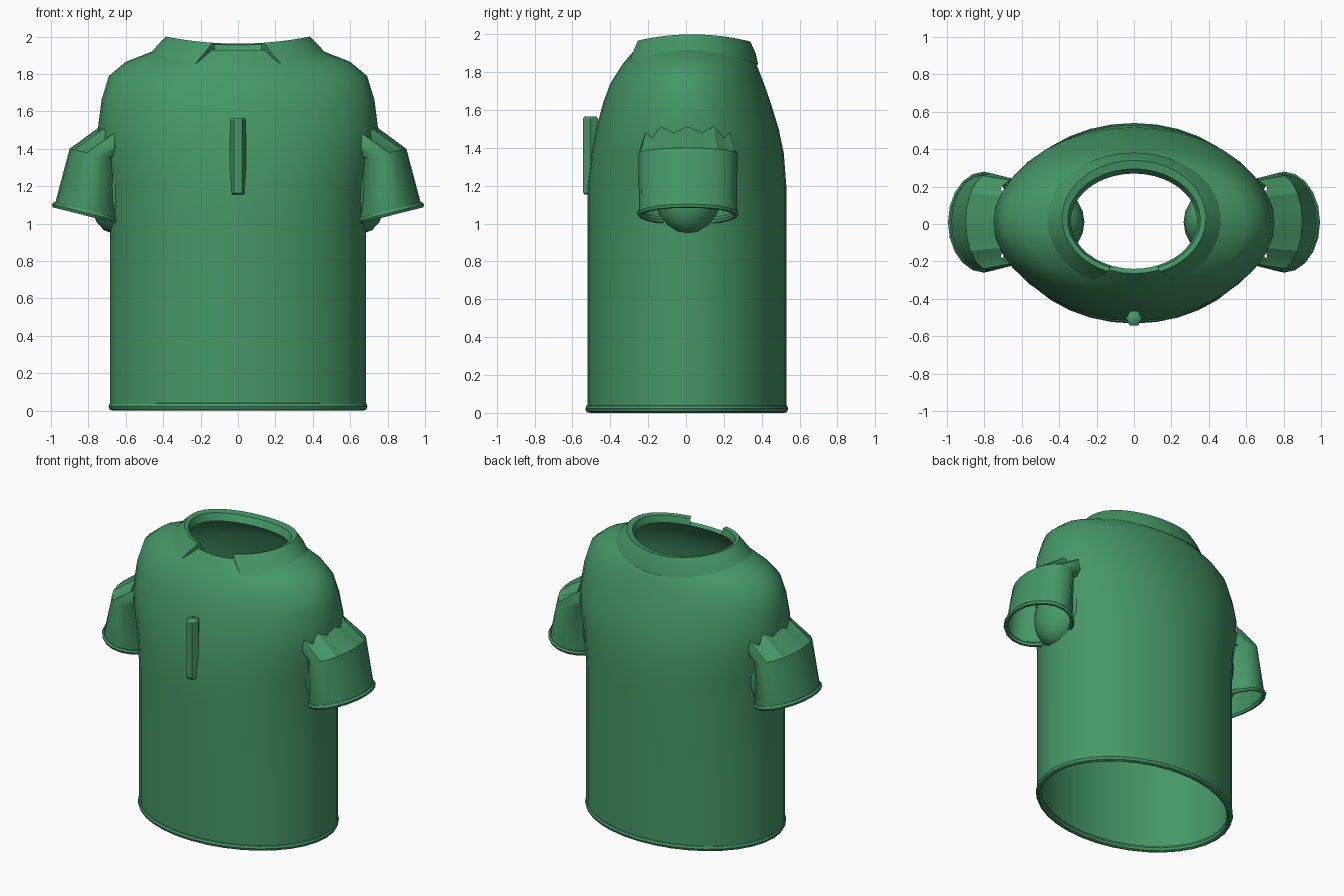
import bpy, bmesh, math

if "Cube" in bpy.data.objects:
    bpy.data.objects.remove(bpy.data.objects["Cube"])

green = bpy.data.materials.new("shirt green")
green.diffuse_color = (0.06, 0.31, 0.135, 1)
green.use_nodes = True
green.node_tree.nodes["Principled BSDF"].inputs["Base Color"].default_value = green.diffuse_color


def finish(name, bm, angle=40):
    bmesh.ops.recalc_face_normals(bm, faces=bm.faces)
    me = bpy.data.meshes.new(name)
    bm.to_mesh(me)
    bm.free()
    ob = bpy.data.objects.new(name, me)
    bpy.context.collection.objects.link(ob)
    me.materials.append(green)
    bpy.ops.object.select_all(action='DESELECT')
    ob.select_set(True)
    bpy.context.view_layer.objects.active = ob
    bpy.ops.object.shade_smooth_by_angle(angle=math.radians(angle))
    return ob


def loft(name, rings, closed=True, wrap=False, caps=False, angle=40):
    """Skin a list of point rings; wrap joins the last ring to the first."""
    bm = bmesh.new()
    rows = [[bm.verts.new(p) for p in r] for r in rings]
    n = len(rows[0])
    pairs = list(zip(rows, rows[1:])) + ([(rows[-1], rows[0])] if wrap else [])
    for a, b in pairs:
        for i in range(n if closed else n - 1):
            j = (i + 1) % n
            bm.faces.new((a[i], a[j], b[j], b[i]))
    if caps:
        for k in (0, -1):
            bm.faces.new([r[k] for r in rows])
    return finish(name, bm, angle)


def oval(rx, yf, yb, z_side, z_front, gap=None, n=36):
    """Oval ring whose height dips from the sides to front and back."""
    pts = []
    for i in range(n if gap is None else n + 1):
        if gap is None:
            t = 2 * math.pi * i / n
        else:
            g = math.radians(gap)
            t = -math.pi / 2 + g + (2 * math.pi - 2 * g) * i / n
        pts.append((rx * math.cos(t), (yf + yb) / 2 + (yb - yf) / 2 * math.sin(t),
                    z_side + (z_front - z_side) * math.sin(t) ** 2))
    return pts


# Torso shell, from the hem up to the neck lip
body = [(.685, -.52, .53, .02, .02), (.685, -.52, .53, .5, .5),
        (.685, -.52, .53, 1.0, 1.0), (.70, -.52, .53, 1.2, 1.2),
        (.735, -.50, .517, 1.37, 1.37), (.75, -.475, .49, 1.5, 1.5),
        (.73, -.437, .447, 1.66, 1.64), (.69, -.40, .412, 1.79, 1.74),
        (.60, -.362, .388, 1.865, 1.80), (.46, -.333, .37, 1.92, 1.845),
        (.36, -.265, .295, 1.955, 1.925), (.34, -.24, .27, 1.94, 1.91)]
loft("shirt_body", [oval(*r) for r in body])

# Rolled hem
hem = []
for k in range(8):
    a = k * math.pi / 4
    d, z = .02 * math.cos(a), .022 + .022 * math.sin(a)
    hem.append(oval(.672 + d, -.512 - d, .52 + d, z, z))
loft("hem", hem, wrap=True)

# Folded collar, open at the front
collar = [(.47, -.345, .382, 1.912, 1.838, 29), (.43, -.31, .368, 1.955, 1.90, 25),
          (.385, -.275, .34, 2.0, 1.962, 21), (.355, -.25, .295, 1.99, 1.955, 21),
          (.338, -.24, .27, 1.94, 1.912, 21)]
loft("collar", [oval(*r) for r in collar], closed=False, wrap=True, caps=True)


def sleeve_ring(s, outer, inner, ry, grow=0, shift=0, teeth=0, n=20):
    """Oval between an outer and an inner (x, z) point on side s."""
    cx, cz = (outer[0] + inner[0]) / 2, (outer[1] + inner[1]) / 2
    ux, uz = (outer[0] - inner[0]) / 2, (outer[1] - inner[1]) / 2
    r = math.hypot(ux, uz)
    ux, uz = ux / r, uz / r
    pts = []
    for i in range(n):
        c, q = math.cos(2 * math.pi * i / n), math.sin(2 * math.pi * i / n)
        t = teeth * (-1) ** i
        pts.append((s * (cx + ux * (r + grow) * c - uz * shift - t * .5),
                    .01 + (ry + grow) * q,
                    cz + uz * (r + grow) * c + ux * shift + t))
    return pts


for s, side in ((1, "left"), (-1, "right")):
    # Short sleeve with a ragged shoulder seam
    low, top = ((.98, 1.10), (.625, 1.01)), ((.90, 1.40), (.635, 1.34))
    loft(side + "_sleeve", [
        sleeve_ring(s, *low, .258), sleeve_ring(s, *top, .262),
        sleeve_ring(s, (.735, 1.505), (.56, 1.37), .235, teeth=.025)], angle=30)
    # Rolled cuff
    loft(side + "_cuff", [
        sleeve_ring(s, *low, .255, .015 * math.cos(k * math.pi / 3),
                    .017 * math.sin(k * math.pi / 3)) for k in range(6)], wrap=True)
    # Rounded armhole lining
    bm = bmesh.new()
    bmesh.ops.create_uvsphere(bm, u_segments=20, v_segments=12, radius=1)
    for v in bm.verts:
        x, y, z = v.co.x * .22, v.co.y * .22, v.co.z * .33
        v.co = (s * (.525 + x - z * .42), .01 + y, 1.275 + z + x * .15)
    finish(side + "_armhole_lining", bm)

# Six-sided button strip on the chest
strip = []
for z, k in ((1.155, .85), (1.165, 1), (1.555, 1), (1.565, .85)):
    strip.append([(.043 * k * math.cos(a), -.505 + .045 * k * math.sin(a), z)
                  for a in (i * math.pi / 3 for i in range(6))])
placket = loft("button_strip", strip, angle=20)
bm = bmesh.new()
bm.from_mesh(placket.data)
bmesh.ops.holes_fill(bm, edges=[e for e in bm.edges if e.is_boundary])
bmesh.ops.recalc_face_normals(bm, faces=bm.faces)
bm.to_mesh(placket.data)
bm.free()
